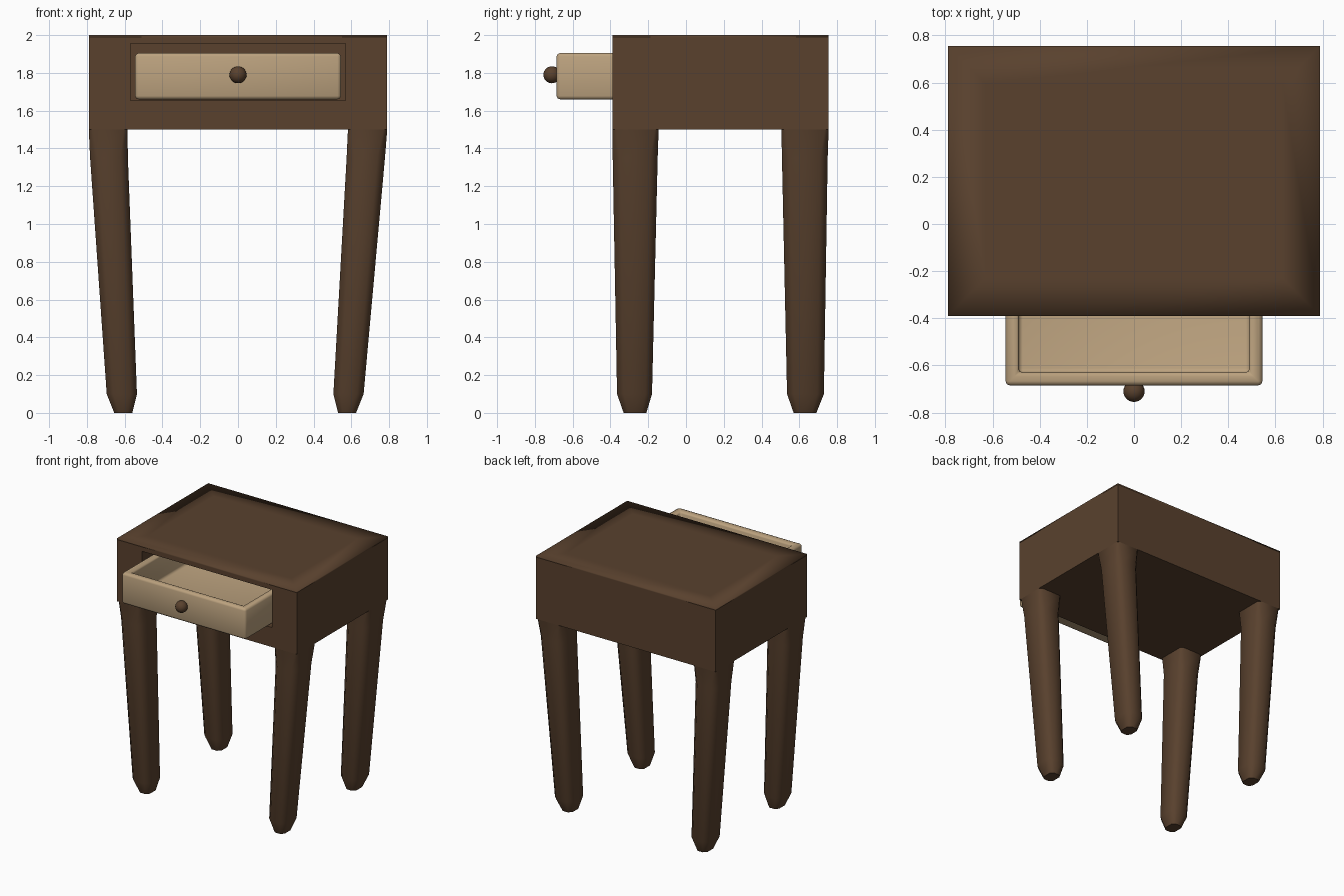
import bpy
import bmesh
from math import radians, copysign

cube = bpy.data.objects.get("Cube")
if cube:
    bpy.data.objects.remove(cube, do_unlink=True)


def make_material(name, color):
    mat = bpy.data.materials.new(name)
    mat.use_nodes = True
    mat.diffuse_color = color
    bsdf = next(n for n in mat.node_tree.nodes if n.type == 'BSDF_PRINCIPLED')
    bsdf.inputs["Base Color"].default_value = color
    return mat


dark_wood = make_material("dark wood", (0.10, 0.053, 0.027, 1))
pale_wood = make_material("pale wood", (0.50, 0.36, 0.21, 1))


def make_object(name, bm, mat):
    bmesh.ops.recalc_face_normals(bm, faces=bm.faces)
    mesh = bpy.data.meshes.new(name)
    bm.to_mesh(mesh)
    bm.free()
    mesh.materials.append(mat)
    obj = bpy.data.objects.new(name, mesh)
    bpy.context.collection.objects.link(obj)
    return obj


def rect(x0, x1, y0, y1, z, c=0):
    """Rectangle outline at height z, with corners chamfered by c."""
    if c == 0:
        return [(x0, y0, z), (x1, y0, z), (x1, y1, z), (x0, y1, z)]
    return [(x0 + c, y0, z), (x1 - c, y0, z), (x1, y0 + c, z), (x1, y1 - c, z),
            (x1 - c, y1, z), (x0 + c, y1, z), (x0, y1 - c, z), (x0, y0 + c, z)]


def loft(outlines, cap_end=True):
    """Join a stack of outlines with quads and close the ends."""
    bm = bmesh.new()
    rings = [[bm.verts.new(p) for p in o] for o in outlines]
    n = len(rings[0])
    for a, b in zip(rings, rings[1:]):
        for i in range(n):
            j = (i + 1) % n
            bm.faces.new((a[i], a[j], b[j], b[i]))
    bm.faces.new(rings[0][::-1])
    if cap_end:
        bm.faces.new(rings[-1])
    bm.normal_update()
    return bm


# Body: box with a soft shaded top and a drawer opening in front
L, R, F, B = -0.79, 0.79, -0.39, 0.755
soft = 0.16
bm = loft([rect(L, R, F, B, 1.5), rect(L, R, F, B, 1.99), rect(L, R, F, B, 2.0),
           rect(L + soft, R - soft, F + soft, B - soft, 2.0)])
for f in bm.faces:
    f.smooth = f.calc_center_median().z > 1.9
front = max((f for f in bm.faces if f.normal.y < -0.9), key=lambda f: f.calc_area())
bmesh.ops.inset_region(bm, faces=[front], thickness=0.05)
for v in front.verts:
    v.co.x = copysign(0.57, v.co.x)
    v.co.z = 1.955 if v.co.z > 1.75 else 1.655
cavity = bmesh.ops.extrude_face_region(bm, geom=[front])
for v in cavity["geom"]:
    if isinstance(v, bmesh.types.BMVert):
        v.co.y = 0.68
if front.is_valid:
    bm.faces.remove(front)
make_object("body", bm, dark_wood)

# Legs: tapered, chamfered posts; x and y spans at foot, ankle, knee and top
levels = (0, 0.1, 1.35, 1.5)
chamfers = (0.025, 0.035, 0.04, 0.02)
x_spans = {
    "right": [(-0.655, -0.56), (-0.695, -0.535), (-0.783, -0.583), (-0.79, -0.585)],
    "left": [(0.53, 0.625), (0.505, 0.665), (0.575, 0.778), (0.582, 0.79)],
}
y_spans = {
    "front": [(-0.33, -0.21), (-0.365, -0.18), (-0.388, -0.15), (-0.39, -0.145)],
    "back": [(0.57, 0.69), (0.535, 0.73), (0.508, 0.75), (0.505, 0.755)],
}
for side, xs in x_spans.items():
    for end, ys in y_spans.items():
        bm = loft([rect(*x, *y, z, c) for x, y, z, c in zip(xs, ys, levels, chamfers)],
                  cap_end=False)
        for f in bm.faces:
            f.smooth = f.normal.z > -0.9
        make_object(f"{end}_{side}_leg", bm, dark_wood)

# Drawer: open tray pulled part way out
wall = 0.055
w, y0, y1 = 0.545, -0.685, 0.5
inner = (-w + wall, w - wall, y0 + wall, y1 - wall)
bm = loft([rect(-w, w, y0, y1, 1.66), rect(-w, w, y0, y1, 1.905),
           rect(*inner, 1.905), rect(*inner, 1.70)])
drawer = make_object("drawer", bm, pale_wood)
bevel = drawer.modifiers.new("rounded edges", 'BEVEL')
bevel.width = 0.018
bevel.segments = 2
bevel.limit_method = 'ANGLE'
bpy.ops.object.select_all(action='DESELECT')
drawer.select_set(True)
bpy.context.view_layer.objects.active = drawer
bpy.ops.object.modifier_apply(modifier=bevel.name)
bpy.ops.object.shade_smooth_by_angle(angle=radians(50))

# Knob
bm = bmesh.new()
bmesh.ops.create_uvsphere(bm, u_segments=24, v_segments=14, radius=0.045)
bmesh.ops.translate(bm, verts=bm.verts, vec=(0, -0.71, 1.79))
for f in bm.faces:
    f.smooth = True
make_object("drawer_knob", bm, dark_wood)
